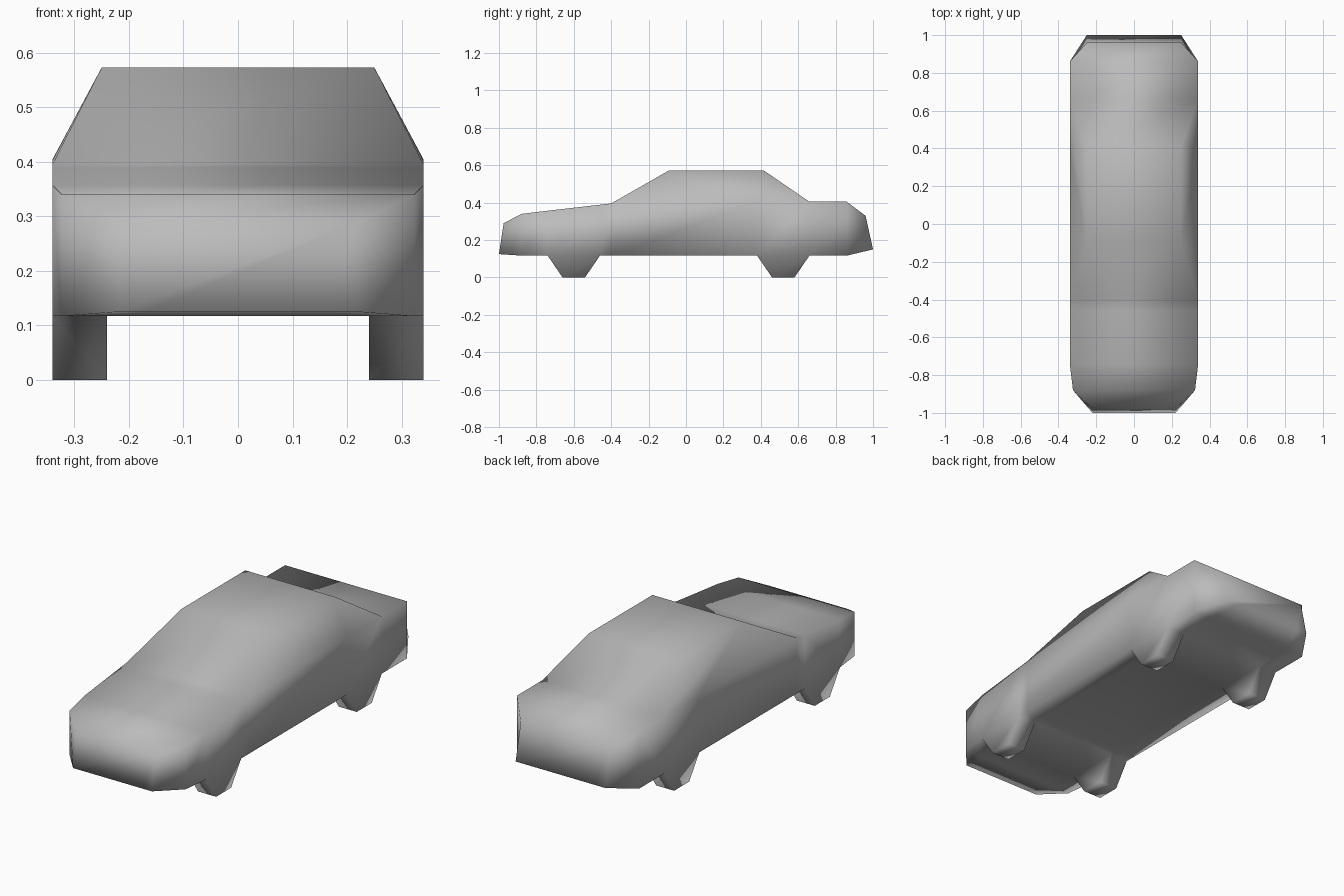
import bpy
import bmesh

if "Cube" in bpy.data.objects:
    bpy.data.objects.remove(bpy.data.objects["Cube"])

paint = bpy.data.materials.new("grey_paint")
paint.diffuse_color = (0.5, 0.5, 0.5, 1)
paint.use_nodes = True
paint.node_tree.nodes["Principled BSDF"].inputs["Base Color"].default_value = paint.diffuse_color

# Body stations, front to back: y bottom, z bottom, x floor seam, y top, z top, half width
STATIONS = [
    (-1.00, 0.125, 0.17, -0.975, 0.29, 0.22),   # nose
    (-0.88, 0.117, 0.24, -0.88, 0.34, 0.323),   # hood front
    (-0.74, 0.117, 0.24, -0.74, 0.357, 0.34),   # front wheel
    (-0.46, 0.117, 0.24, -0.46, 0.389, 0.34),
    (-0.40, 0.117, 0.24, -0.40, 0.396, 0.34),   # windscreen base
    (0.38, 0.117, 0.24, 0.38, 0.404, 0.34),     # rear wheel
    (0.66, 0.117, 0.24, 0.66, 0.405, 0.34),     # rear window base
    (0.86, 0.117, 0.24, 0.86, 0.405, 0.34),     # deck end
    (1.00, 0.15, 0.19, 0.96, 0.33, 0.25),       # tail
]
COWL, DECK = 4, 6
WHEEL_BAYS = (2, 5)       # station intervals whose floor strip drops into a wheel
ROOF = [(-0.09, 0.573), (0.415, 0.573)]
ROOF_X = 0.25

bm = bmesh.new()


def build_side(s):
    """Verts and faces of one half of the shell; s is -1 or 1."""
    inner, outer, belt = [], [], []
    for yb, zb, xi, yt, zt, x in STATIONS:
        inner.append(bm.verts.new((s * xi, yb, zb)))
        outer.append(bm.verts.new((s * x, yb, zb)))
        belt.append(bm.verts.new((s * x, yt, zt)))
    roof = [bm.verts.new((s * ROOF_X, y, z)) for y, z in ROOF]
    for i in range(len(STATIONS) - 1):
        bm.faces.new((outer[i], outer[i + 1], belt[i + 1], belt[i]))
        strip = (inner[i], inner[i + 1], outer[i + 1], outer[i])
        if i in WHEEL_BAYS:
            # Wheel: tapered block below the floor strip
            foot = []
            for v, dy in zip(strip, (0.08, -0.08, -0.08, 0.08)):
                foot.append(bm.verts.new((v.co.x, v.co.y + dy, 0)))
            for k in range(4):
                n = (k + 1) % 4
                bm.faces.new((strip[k], strip[n], foot[n], foot[k]))
            bm.faces.new(foot)
        else:
            bm.faces.new(strip)
    # Cabin side
    bm.faces.new(belt[COWL:DECK + 1] + [roof[1], roof[0]])
    top = belt[:COWL + 1] + roof + belt[DECK:]
    return inner, outer, belt, top


left, right = build_side(-1), build_side(1)

# Floor between the seams, and the top from hood over the roof to the tail
for rail in (0, 3):
    a, b = left[rail], right[rail]
    for i in range(len(a) - 1):
        bm.faces.new((a[i], b[i], b[i + 1], a[i + 1]))

# Nose and tail panels
for e in (0, -1):
    bm.faces.new((left[0][e], left[1][e], left[2][e],
                  right[2][e], right[1][e], right[0][e]))

bmesh.ops.recalc_face_normals(bm, faces=bm.faces)
for f in bm.faces:
    f.smooth = True

mesh = bpy.data.meshes.new("car_body")
bm.to_mesh(mesh)
bm.free()
mesh.materials.append(paint)
body = bpy.data.objects.new("car_body", mesh)
bpy.context.collection.objects.link(body)
